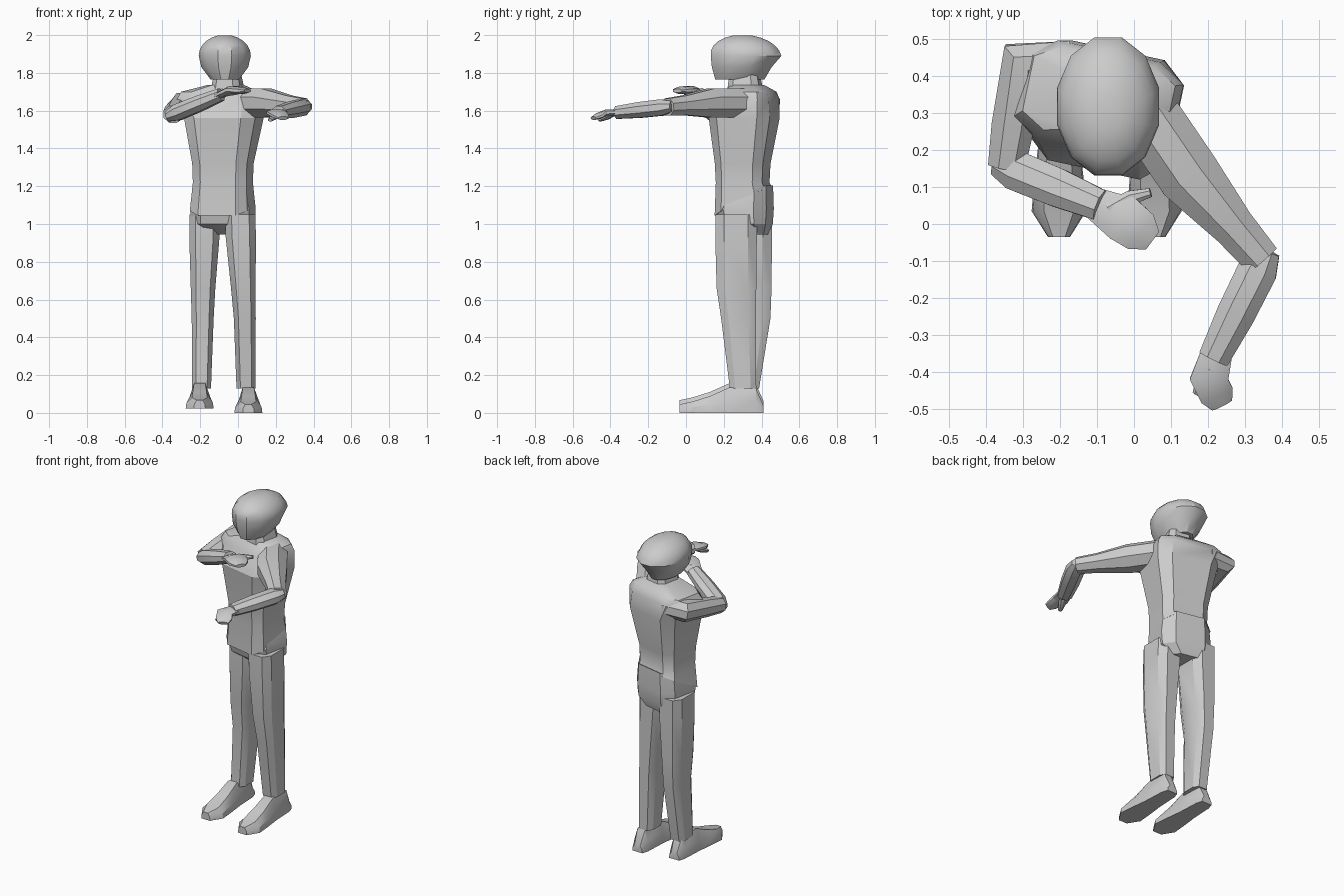
import bpy, bmesh
from math import cos, sin, pi, radians
from mathutils import Vector, Matrix

cube = bpy.data.objects.get("Cube")
if cube:
    bpy.data.objects.remove(cube)

grey = bpy.data.materials.new("plain grey")
grey.use_nodes = True
colour = (.6, .6, .6, 1)
grey.diffuse_color = colour
grey.node_tree.nodes["Principled BSDF"].inputs["Base Color"].default_value = colour


def skin(name, loops):
    """Join rings of points into a closed, capped mesh."""
    bm = bmesh.new()
    rows = [[bm.verts.new(point) for point in loop] for loop in loops]
    for lower, upper in zip(rows, rows[1:]):
        for i in range(len(lower)):
            bm.faces.new((lower[i - 1], lower[i], upper[i], upper[i - 1]))
    bm.faces.new(rows[0])
    bm.faces.new(rows[-1])
    bmesh.ops.recalc_face_normals(bm, faces=bm.faces)
    mesh = bpy.data.meshes.new(name)
    bm.to_mesh(mesh)
    bm.free()
    mesh.materials.append(grey)
    part = bpy.data.objects.new(name, mesh)
    bpy.context.collection.objects.link(part)
    bpy.ops.object.select_all(action='DESELECT')
    part.select_set(True)
    bpy.context.view_layer.objects.active = part
    bpy.ops.object.shade_smooth_by_angle(angle=radians(32))


def polygon(sides):
    """Unit polygon with flat sides on its axes."""
    angles = [2 * pi * (i + .5) / sides for i in range(sides)]
    return [(cos(a) / cos(pi / sides), sin(a) / cos(pi / sides)) for a in angles]


def box(cut):
    """Unit square with cut corners."""
    corner = [(1, cut), (cut, 1)]
    half = corner + [(-u, v) for u, v in reversed(corner)]
    return half + [(-u, -v) for u, v in half]


def stack(name, outline, rings, yaw=0, hem=0):
    """Level rings of centre, half width and half depth; the hem tilts the first ring."""
    turn = Matrix.Rotation(yaw, 3, 'Z')
    loops = []
    for centre, width, depth in rings:
        rise = 0 if loops else hem
        loops.append([Vector(centre) + turn @ Vector((u * width, v * depth, v * rise))
                      for u, v in outline])
    skin(name, loops)


def limb(name, path, widths, flatness):
    """Rings square to a path, each flattened in height."""
    loops = []
    for i, (point, width) in enumerate(zip(path, widths)):
        ahead = path[min(i + 1, len(path) - 1)]
        along = (ahead - path[max(i - 1, 0)]).normalized()
        across = along.cross(Vector((0, 0, 1))).normalized()
        rise = across.cross(along) * flatness
        loops.append([point + (across * u + rise * v) * width for u, v in polygon(8)])
    skin(name, loops)


def arm(side, bulk, hand, *joints):
    """Upper arm, forearm, flat hand and thumb strung on the joints."""
    shoulder, middle, elbow, wrist, palm, tip, thumb = map(Vector, joints)
    limb(side + "_upper_arm", [shoulder, middle, middle.lerp(elbow, .6), elbow],
         (bulk, bulk, .058, .05), .9)
    back, bulge = elbow.lerp(wrist, -.1), elbow.lerp(wrist, .1)
    limb(side + "_forearm", [back, bulge, bulge.lerp(wrist, .5), wrist],
         (.035, .054, .052, .042), .8)
    limb(side + "_hand", [wrist.lerp(elbow, .08), palm, palm.lerp(tip, .6), tip],
         (.042, hand, hand * .9, .03), .33)
    limb(side + "_thumb", [wrist.lerp(palm, .4), wrist.lerp(thumb, .6), thumb],
         (.026, .02, .012), .75)


def leg(side, lift, foot_x, *centres):
    """Trouser leg from hip to ankle, and its shoe."""
    heights = (1.05, .93, .66, .5, .13)
    widths = (.08, .08, .065, .058, .05)
    depths = (.11, .11, .105, .092, .07)
    points = [(x, y, z) for (x, y), z in zip(centres, heights)]
    stack(side + "_leg", box(.58), zip(points, widths, depths))
    section = ((-1, 0), (1, 0), (.95, .5), (.55, 1), (-.55, 1), (-.95, .5))
    shoe = ((-.035, .03, .045), (.035, .074, .06), (.13, .066, .09),
            (.23, .054, .135), (.37, .047, .13), (.41, .035, .04))
    skin(side + "_foot", [[(foot_x + u * width, y, lift + v * height) for u, v in section]
                          for y, width, height in shoe])


# Helmeted head: tapered chin below a quarter-round dome
dome = [i * pi / 12 for i in range(6)]
chin = [((-.07, .285, 1.765), .075, .13), ((-.07, .295, 1.83), .124, .158)]
stack("head", polygon(12), chin + [((-.07, .318 - .02 * sin(a), 1.89 + .112 * sin(a)),
                                    .138 * cos(a), .187 * cos(a)) for a in dome])

# Neck, torso and trouser seat, turned so the left shoulder leads
twist = radians(-12)
stack("neck", box(.6), [((-.055, .315, 1.69), .085, .09), ((-.055, .31, 1.79), .065, .075)],
      yaw=twist)
stack("torso", box(.66), [((-.085, .305, 1.115), .155, .135), ((-.08, .3, 1.22), .145, .125),
                          ((-.08, .3, 1.32), .148, .13), ((-.075, .308, 1.56), .192, .165),
                          ((-.095, .335, 1.66), .215, .135), ((-.095, .34, 1.7), .195, .115),
                          ((-.065, .325, 1.735), .09, .08)], yaw=twist, hem=.07)
stack("pelvis", box(.6), [((-.08, .315, 1.145), .15, .13), ((-.08, .31, 1.08), .16, .138),
                          ((-.08, .318, 1), .155, .125), ((-.085, .345, .945), .1, .08)],
      yaw=twist, hem=.06)

# Legs, the left one a little forward
leg("left", 0, .055, (.012, .265), (.015, .265), (.028, .267), (.036, .278), (.042, .302))
leg("right", .022, -.203, (-.178, .345), (-.178, .345), (-.185, .348), (-.187, .355), (-.193, .317))

# Left arm reaches forward; right arm folds across the chest
arm("left", .085, .052, (0, .35, 1.64), (.15, .13, 1.64), (.348, -.098, 1.62),
    (.215, -.365, 1.59), (.203, -.42, 1.59), (.238, -.49, 1.56), (.17, -.46, 1.55))
arm("right", .065, .064, (-.18, .43, 1.635), (-.3, .44, 1.635), (-.345, .155, 1.58),
    (-.09, .05, 1.685), (-.03, .015, 1.71), (.05, -.045, 1.705), (.045, .085, 1.71))
